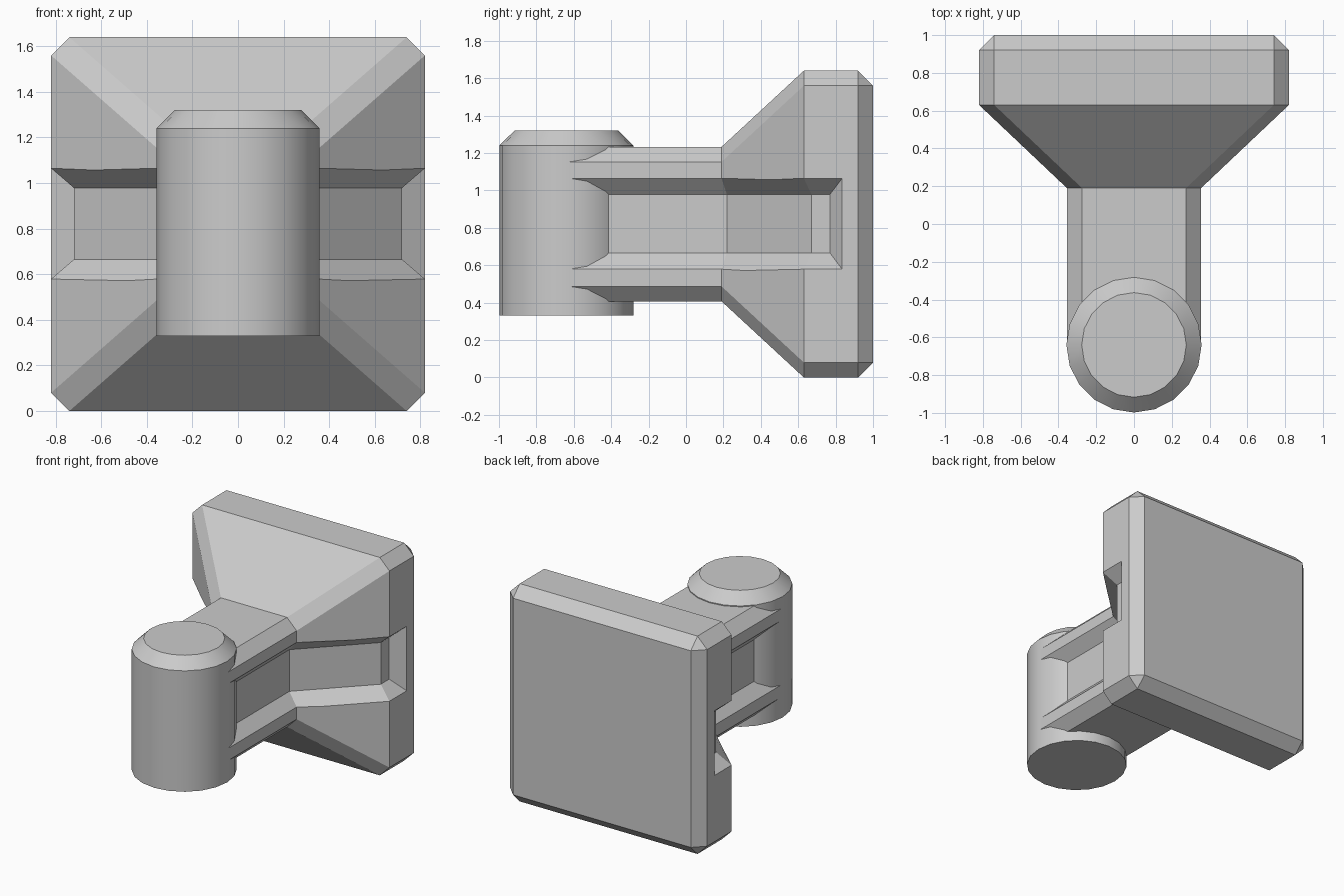
import bpy, bmesh
from math import sin, cos, pi

if "Cube" in bpy.data.objects:
    bpy.data.objects.remove(bpy.data.objects["Cube"])


def loft(name, rings):
    """Skin a list of equal-length rings into a closed solid."""
    bm = bmesh.new()
    rows = [[bm.verts.new(p) for p in ring] for ring in rings]
    n = len(rows[0])
    for a, b in zip(rows, rows[1:]):
        for i in range(n):
            j = (i + 1) % n
            bm.faces.new((a[i], a[j], b[j], b[i]))
    bm.faces.new(rows[0][::-1])
    bm.faces.new(rows[-1])
    bmesh.ops.remove_doubles(bm, verts=bm.verts[:], dist=1e-5)
    bmesh.ops.recalc_face_normals(bm, faces=bm.faces[:])
    mesh = bpy.data.meshes.new(name)
    bm.to_mesh(mesh)
    bm.free()
    ob = bpy.data.objects.new(name, mesh)
    bpy.context.collection.objects.link(ob)
    return ob


def octagon(y, hx, hz, c):
    """Rectangle with cut corners, facing along y, centred at mid height."""
    pts = [(hx, hz - c), (hx - c, hz), (c - hx, hz), (-hx, hz - c),
           (-hx, c - hz), (c - hx, -hz), (hx - c, -hz), (hx, c - hz)]
    return [(x, y, 0.82 + z) for x, z in pts]


def circle(r, z, n=20):
    return [(r * sin(2 * pi * i / n), -0.64 + r * cos(2 * pi * i / n), z)
            for i in range(n)]


# Neck flaring into the square head plate
body = loft("neck_and_plate", [
    octagon(-0.64, 0.355, 0.413, 0.08),
    octagon(0.19, 0.355, 0.413, 0.08),
    octagon(0.63, 0.82, 0.82, 0.08),
    octagon(0.92, 0.82, 0.82, 0.08),
    octagon(1.00, 0.74, 0.74, 0.0)])

# Side grooves: surface path and floor path, extended outward for a clean cut
surface = [(0.355, -0.75), (0.355, 0.19), (0.82, 0.63), (0.82, 0.835)]
floor = [(0.275, -0.75), (0.275, 0.218), (0.72, 0.67), (0.72, 0.77)]
K = 1.5
for side, label in ((1, "right"), (-1, "left")):
    rings = []
    for (sx, sy), (fx, fy) in zip(surface, floor):
        ox, oy = fx + K * (sx - fx), fy + K * (sy - fy)
        h = 0.157 + K * (0.243 - 0.157)
        rings.append([(side * fx, fy, 0.822 - 0.157), (side * fx, fy, 0.822 + 0.157),
                      (side * ox, oy, 0.822 + h), (side * ox, oy, 0.822 - h)])
    cutter = loft(label + "_groove_cutter", rings)
    cutter.hide_render = True
    cutter.hide_set(True)
    cutter.display_type = 'WIRE'
    mod = body.modifiers.new(label + "_groove", 'BOOLEAN')
    mod.operation = 'DIFFERENCE'
    mod.solver = 'EXACT'
    mod.object = cutter

# Upright post with a chamfered top
post = loft("post", [circle(0.358, 0.33), circle(0.358, 1.24), circle(0.277, 1.32)])
bpy.ops.object.select_all(action='DESELECT')
post.select_set(True)
bpy.context.view_layer.objects.active = post
bpy.ops.object.shade_smooth_by_angle(angle=pi / 6)
